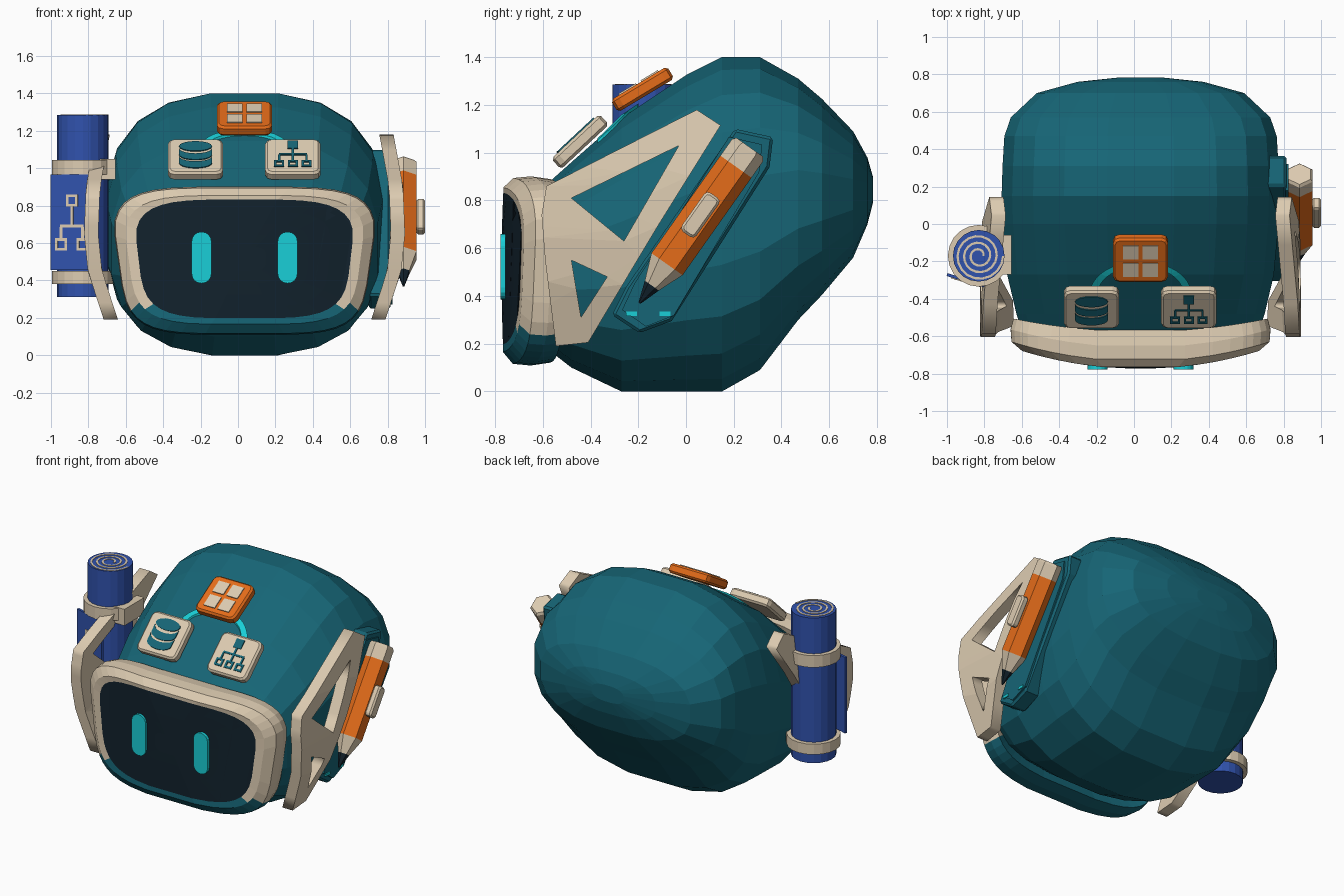
import bpy, bmesh, math
from mathutils import Matrix, Vector
from mathutils.bvhtree import BVHTree

if "Cube" in bpy.data.objects:
    bpy.data.objects.remove(bpy.data.objects["Cube"])

C = 0.035  # centre line of the helmet


def material(name, rgb):
    m = bpy.data.materials.new(name)
    m.diffuse_color = (*rgb, 1)
    m.use_nodes = True
    m.node_tree.nodes["Principled BSDF"].inputs["Base Color"].default_value = m.diffuse_color
    return m


TEAL = material("teal", (0.008, 0.13, 0.18))
BEIGE = material("beige", (0.72, 0.60, 0.44))
ORANGE = material("orange", (0.78, 0.15, 0.01))
BLUE = material("blue", (0.03, 0.085, 0.42))
CYAN = material("cyan", (0.01, 0.62, 0.68))
DARK = material("dark glass", (0.006, 0.016, 0.026))


def finish(name, bm, *mats):
    bmesh.ops.recalc_face_normals(bm, faces=bm.faces)
    me = bpy.data.meshes.new(name)
    bm.to_mesh(me)
    bm.free()
    ob = bpy.data.objects.new(name, me)
    bpy.context.collection.objects.link(ob)
    for m in mats:
        me.materials.append(m)
    return ob


def basis(origin, u, v):
    u, v = Vector(u).normalized(), Vector(v).normalized()
    m = Matrix((u, v, u.cross(v))).transposed().to_4x4()
    m.translation = origin
    return m


def prisms(name, polys, d0, d1, m, mat, bevel=0):
    """Extrude flat outlines from depth d0 to d1 in the frame m."""
    bm = bmesh.new()
    for pts in polys:
        lo = [bm.verts.new(m @ Vector((u, v, d0))) for u, v in pts]
        hi = [bm.verts.new(m @ Vector((u, v, d1))) for u, v in pts]
        bm.faces.new(lo)
        bm.faces.new(hi)
        for i in range(len(pts)):
            j = (i + 1) % len(pts)
            bm.faces.new((lo[i], lo[j], hi[j], hi[i]))
    ob = finish(name, bm, mat)
    if bevel:
        b = ob.modifiers.new("bevel", "BEVEL")
        b.width, b.segments, b.limit_method = bevel, 1, "ANGLE"
        b.angle_limit = math.radians(50)
    return ob


def rect(u, v, w, h, r=0, seg=3):
    if not r:
        return [(u - w/2, v - h/2), (u + w/2, v - h/2), (u + w/2, v + h/2), (u - w/2, v + h/2)]
    out = []
    for k, (sx, sy) in enumerate(((1, 1), (-1, 1), (-1, -1), (1, -1))):
        for i in range(seg + 1):
            a = math.pi/2 * (k + i/seg)
            out.append((u + sx*(w/2 - r) + r*math.cos(a), v + sy*(h/2 - r) + r*math.sin(a)))
    return out


def outline_box(u, v, w, h, t):
    return [rect(u, v + s*(h - t)/2, w, t) for s in (1, -1)] + \
           [rect(u + s*(w - t)/2, v, t, h - 2*t) for s in (1, -1)]


def superellipse(n, hx, hz, p):
    def f(c):
        return math.copysign(abs(c) ** (2/p), c)
    ang = [2*math.pi*(i + 0.5)/n for i in range(n)]
    return [(hx*f(math.cos(a)), hz*f(math.sin(a))) for a in ang]


def loft(bm, rings, cap=True):
    loops = [[bm.verts.new(p) for p in r] for r in rings]
    faces = []
    for a, b in zip(loops, loops[1:]):
        n = len(a)
        faces.append([bm.faces.new((a[i], a[(i+1) % n], b[(i+1) % n], b[i])) for i in range(n)])
    if cap:
        faces.append([bm.faces.new(loops[0])])
        faces.append([bm.faces.new(loops[-1])])
    return faces


# Helmet shell: cross-sections (y, bottom, top, half width)
sections = [(-.57, .17, .88, .64), (-.48, .10, .96, .67), (-.27, 0, 1.145, .72), (0, 0, 1.325, .745),
            (.15, 0, 1.4, .75), (.31, .09, 1.4, .745), (.47, .30, 1.31, .735), (.57, .405, 1.225, .70),
            (.70, .56, 1.09, .56), (.76, .70, .98, .34), (.783, .79, .90, .12)]
bm = bmesh.new()
loft(bm, [[(C + x, y, (lo + hi)/2 + z*1.01) for x, z in superellipse(20, w, (hi - lo)/2, 2.6)]
          for y, lo, hi, w in sections])
shell_tree = BVHTree.FromBMesh(bm)
finish("helmet_shell", bm, TEAL)


# Face frame and curved screen, bent back toward the sides
def face_loop(hx, hz, zc, p, y0, bend):
    out = []
    for x, z in superellipse(36, hx, hz, p):
        z += zc
        x *= 1 - 0.12*min(1, max(0, (0.7 - z)/0.59))
        out.append((C + x, y0 + bend*x*x, z))
    return out


bm = bmesh.new()
parts = loft(bm, [face_loop(.60, .30, .505, 4.5, -.60, .16), face_loop(.69, .385, .505, 4.5, -.575, .15),
                  face_loop(.705, .397, .505, 4.5, -.66, .20), face_loop(.70, .39, .505, 4.5, -.735, .22),
                  face_loop(.645, .345, .51, 4.2, -.775, .24), face_loop(.585, .315, .515, 4, -.772, .25)], False)
for f in (f for ring in parts for f in ring):
    f.material_index = 1 if f.calc_center_median().z < 0.255 else 0
finish("face_frame", bm, BEIGE, TEAL)
bm = bmesh.new()
loft(bm, [face_loop(.59*k, .318*k, .515, 4, -.773, .25) for k in (1, .8, .6, .4, .2)])
finish("screen", bm, DARK)
for side, x in (("left", -.195), ("right", .265)):
    prisms(side + "_eye", [rect(0, 0, .105, .275, .05, 4)], 0, .02,
           basis((x, -.757, .522), (1, 0, 0), (0, 0, 1)), CYAN)


# Side brackets: bent plates with two triangular windows
def bend_x(z):
    pts = [(.19, .715), (.45, .80), (.65, .82), (.9, .81), (1.2, .755)]
    for (z0, x0), (z1, x1) in zip(pts, pts[1:]):
        if z <= z1:
            break
    return x0 + (x1 - x0)*(z - z0)/(z1 - z0)


bracket_outlines = [
    [(.045, 1.18), (.145, 1.115), (-.12, .69), (-.41, .205), (-.545, .19), (-.59, .55), (-.605, .74), (-.585, .86)],
    [(-.03, 1.03), (-.48, .81), (-.26, .63)], [(-.48, .55), (-.33, .48), (-.44, .31)]]
for name, s in (("left_bracket", -1), ("right_bracket", 1)):
    cu = bpy.data.curves.new(name + "_outline", "CURVE")
    cu.dimensions, cu.fill_mode, cu.extrude = "2D", "BOTH", 0.038
    for pts in bracket_outlines:
        fine = [Vector(a).lerp(Vector(b), k/4) for a, b in zip(pts, pts[1:] + pts[:1]) for k in range(4)]
        sp = cu.splines.new("POLY")
        sp.points.add(len(fine) - 1)
        sp.use_cyclic_u = True
        for p, q in zip(sp.points, fine):
            p.co = (q.x, q.y, 0, 1)
    tmp = bpy.data.objects.new(name + "_outline", cu)
    bpy.context.collection.objects.link(tmp)
    me = bpy.data.meshes.new_from_object(tmp.evaluated_get(bpy.context.evaluated_depsgraph_get()))
    bpy.data.objects.remove(tmp)
    bm = bmesh.new()
    bm.from_mesh(me)
    bmesh.ops.remove_doubles(bm, verts=bm.verts, dist=1e-4)
    for v in bm.verts:
        y, z, d = v.co
        v.co = (C + s*(bend_x(z) + d), y, z)
    for f in bm.faces:
        f.material_index = 0
    finish(name, bm, BEIGE)

# Pencil holder with two small lights
SIDE = basis((0, 0, 0), (0, 1, 0), (0, 0, 1))
holder = [(.205, 1.10), (.365, 1.065), (.35, .94), (-.06, .295), (-.195, .245), (-.31, .32), (-.25, .44)]
prisms("pencil_holder", [holder], .70, .815, SIDE, TEAL, .012)
mid = [sum(p[i] for p in holder)/len(holder) for i in (0, 1)]
prisms("holder_pad", [[(mid[0] + (a - mid[0])*.87, mid[1] + (b - mid[1])*.93) for a, b in holder]],
       .81, .825, SIDE, TEAL)
prisms("holder_lights", [rect(-.228, .325, .045, .018), rect(-.088, .325, .045, .018)], .82, .831, SIDE, CYAN)

# Pencil: six-sided loft, coloured along its length
axis = Vector((0, .577, .816)).normalized()
across = axis.cross(Vector((1, 0, 0)))
bm = bmesh.new()
tip = Vector((.885, -.195, .37))
rings = []
for t, r in ((0, .005), (.09, .036), (.2, .08), (.70, .08), (.785, .08), (.80, .068)):
    rings.append([tip + axis*t + r*(math.cos(a)*Vector((1, 0, 0)) + math.sin(a)*across)
                  for a in (math.radians(30 + 60*k) for k in range(6))])
for ring, idx in zip(loft(bm, rings), (0, 1, 2, 1, 1, 0, 1)):
    for f in ring:
        f.material_index = idx
finish("pencil", bm, DARK, BEIGE, ORANGE)
prisms("pencil_clip", [rect(0, 0, .075, .20, .02, 2)], 0, .047, basis((.953, .06, .74), across, axis), BEIGE, .01)


# Rolled plan in two clamps on the left
def tube(name, r, z0, z1, mat, n=20):
    pts = [(r*math.cos(2*math.pi*k/n), r*math.sin(2*math.pi*k/n)) for k in range(n)]
    return prisms(name, [pts], z0, z1, basis((-.83, -.17, 0), (1, 0, 0), (0, 1, 0)), mat)


tube("plan_roll", .138, .31, 1.285, BLUE)
tube("upper_clamp", .165, .965, 1.045, BEIGE)
tube("lower_clamp", .165, .38, .45, BEIGE)
prisms("clamp_mounts", [rect(-.70, -.165, .09, .21)], .94, 1.05, Matrix(), BEIGE)
prisms("lower_clamp_mount", [rect(-.73, -.165, .09, .16)], .38, .45, Matrix(), BEIGE)
spiral = [(.02 + .105*k/54, 2*math.pi*k/18) for k in range(55)]
quads = [[(r*math.cos(a), r*math.sin(a)) for r, a in ((r0, a0), (r0 + .012, a0), (r1 + .012, a1), (r1, a1))]
         for (r0, a0), (r1, a1) in zip(spiral, spiral[1:])]
prisms("roll_spiral", quads, 0, .004, basis((-.83, -.17, 1.284), (1, 0, 0), (0, 1, 0)), BEIGE)

# Unrolled sheet with a flow chart
SHEET = basis((-.885, -.305, .71), (1, -.3, 0), (0, 0, 1))
prisms("plan_sheet", [rect(0, 0, .24, .51)], -.008, .008, SHEET, BLUE)
chart = outline_box(0, .117, .065, .065, .014)
chart += [rect(0, .037, .016, .095), rect(0, -.018, .13, .016)]
for u in (-.06, .06):
    chart += [rect(u, -.055, .016, .06)] + outline_box(u, -.117, .065, .065, .014)
prisms("plan_chart", chart, .007, .013, SHEET, BEIGE)


# Icon tiles on the sloping forehead
def tile(name, x, y, z, slope, mat):
    a = math.radians(slope)
    m = basis((x, y, z), (1, 0, 0), (0, math.cos(a), math.sin(a)))
    prisms(name, [rect(0, 0, .295, .275, .035, 2)], -.035, .025, m, mat, .012)
    return m


m = tile("window_tile", C, -.185, 1.27, 31, ORANGE)
prisms("window_panes", [rect(u, v, .082, .085) for u in (-.052, .052) for v in (-.054, .054)], .024, .031, m, BEIGE)

m = tile("storage_tile", C - .262, -.447, 1.05, 43, BEIGE)


def arc(v, sign):
    return [(-.088*sign*math.cos(math.pi*k/10), v - .04*math.sin(math.pi*k/10)) for k in range(11)]


top_disc = [(.088*math.cos(k*math.pi/8), .068 + .038*math.sin(k*math.pi/8)) for k in range(16)]
prisms("storage_icon", [top_disc, arc(.05, 1) + arc(.002, -1), arc(-.012, 1) + arc(-.062, -1)], .024, .031, m, TEAL)

m = tile("tree_tile", C + .258, -.447, 1.05, 43, BEIGE)
tree = [rect(0, .08, .058, .06), rect(0, .025, .012, .055), rect(0, .005, .15, .012)]
for u in (-.073, 0, .073):
    tree += [rect(u, -.02, .012, .045)] + outline_box(u, -.066, .054, .05, .013)
prisms("tree_icon", tree, .024, .031, m, TEAL)

# Glowing arc joining the tiles, laid on the shell
bm = bmesh.new()
rows = []
for k in range(25):
    a = math.pi*k/24
    row = []
    for r in (1, .84):
        x, y = C + .27*r*math.cos(a), -.37 + .17*r*math.sin(a)
        hit = shell_tree.ray_cast(Vector((x, y, 3)), Vector((0, 0, -1)))[0]
        row += [(x, y, hit.z + .014), (x, y, hit.z - .01)]
    rows.append([row[0], row[2], row[3], row[1]])
loft(bm, rows)
finish("link_arc", bm, CYAN)
